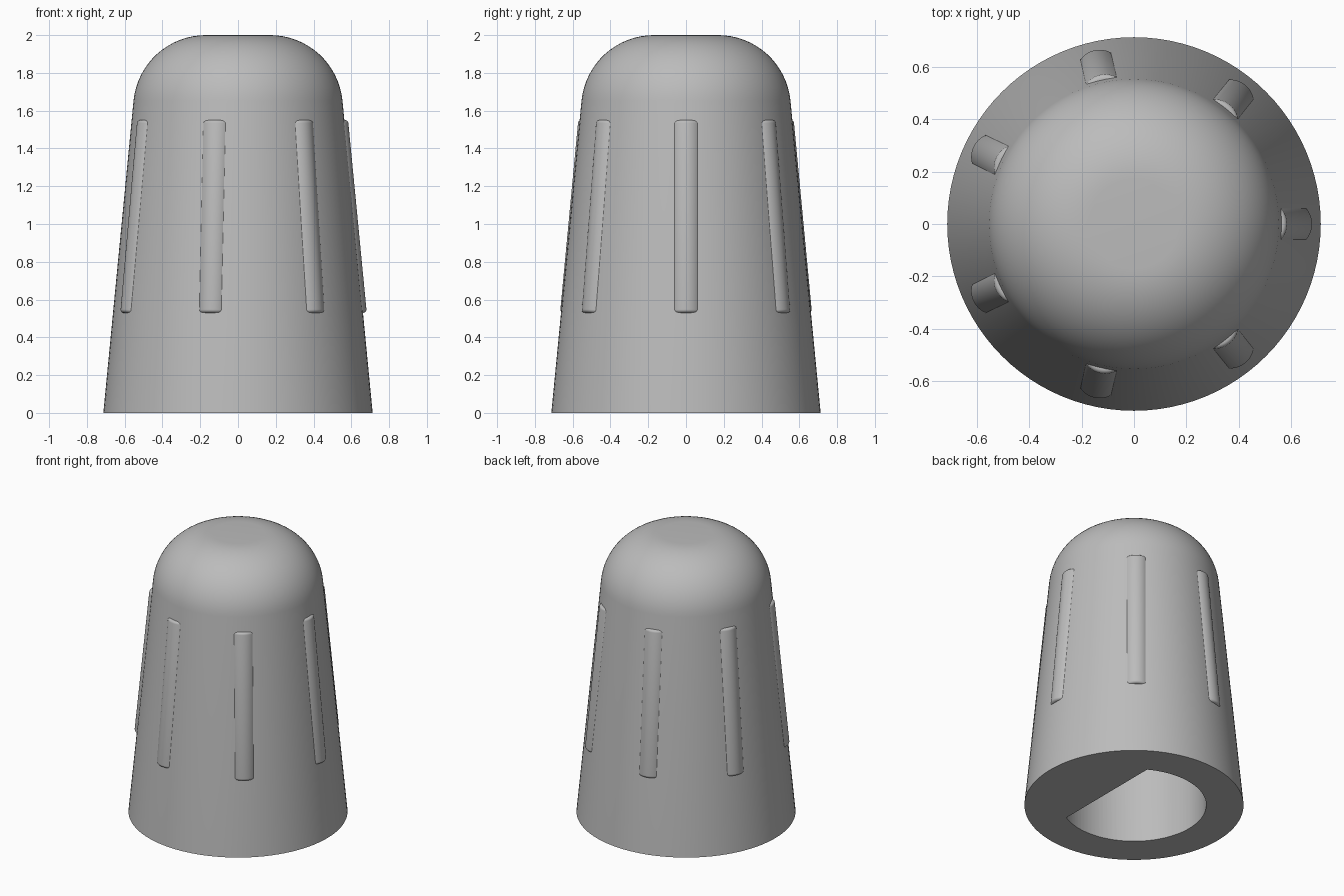
import bpy
import bmesh
from math import sin, cos, pi, atan, radians, acos
from mathutils import Matrix, Vector

cube = bpy.data.objects.get("Cube")
if cube:
    bpy.data.objects.remove(cube, do_unlink=True)

BASE_R, SLOPE, HEIGHT = 0.713, 0.097, 2.0
FILLET, FLAT_R = 0.385, 0.17
TILT = atan(SLOPE)
BORE_R, BORE_FLAT, BORE_DEPTH = 0.47, 0.232, 1.2

grey = bpy.data.materials.new("plain grey")
grey.use_nodes = True
colour = (0.5, 0.5, 0.5, 1)
grey.diffuse_color = colour
grey.node_tree.nodes["Principled BSDF"].inputs["Base Color"].default_value = colour


def make_object(name, bm):
    bmesh.ops.recalc_face_normals(bm, faces=bm.faces)
    mesh = bpy.data.meshes.new(name)
    bm.to_mesh(mesh)
    bm.free()
    mesh.materials.append(grey)
    obj = bpy.data.objects.new(name, mesh)
    bpy.context.collection.objects.link(obj)
    return obj


def activate(obj):
    bpy.ops.object.select_all(action="DESELECT")
    obj.select_set(True)
    bpy.context.view_layer.objects.active = obj


def smooth(obj):
    activate(obj)
    bpy.ops.object.shade_smooth_by_angle(angle=radians(30))


# Tapered body with a rounded shoulder, turned around z
profile = [(0, 0), (BASE_R, 0)]
for i in range(17):
    a = TILT + (pi / 2 - TILT) * i / 16
    profile.append((FLAT_R + FILLET * cos(a), HEIGHT - FILLET + FILLET * sin(a)))
profile.append((0, HEIGHT))
bm = bmesh.new()
verts = [bm.verts.new((r, 0, z)) for r, z in profile]
edges = [bm.edges.new(pair) for pair in zip(verts, verts[1:])]
bmesh.ops.spin(bm, geom=verts + edges, axis=(0, 0, 1), cent=(0, 0, 0),
               angle=2 * pi, steps=96, use_merge=True)
bmesh.ops.remove_doubles(bm, verts=bm.verts, dist=0.0001)
body = make_object("knob_body", bm)

# D-shaped shaft bore in the underside
half = acos(BORE_FLAT / BORE_R)
bm = bmesh.new()
outline = []
for i in range(65):
    a = half + (2 * pi - 2 * half) * i / 64
    outline.append(bm.verts.new((BORE_R * cos(a), BORE_R * sin(a), -0.1)))
face = bm.faces.new(outline)
top = bmesh.ops.extrude_face_region(bm, geom=[face])["geom"]
bmesh.ops.translate(bm, vec=(0, 0, BORE_DEPTH + 0.1),
                    verts=[v for v in top if isinstance(v, bmesh.types.BMVert)])
cutter = make_object("bore_cutter", bm)
cutter.hide_render = True

cut = body.modifiers.new("bore", "BOOLEAN")
cut.operation = "DIFFERENCE"
cut.solver = "EXACT"
cut.object = cutter
activate(body)
bpy.ops.object.modifier_apply(modifier=cut.name)
bpy.data.objects.remove(cutter, do_unlink=True)
smooth(body)

# Seven slim grip ridges lying along the taper
RIDGE_R, SINK, MID_Z, LENGTH = 0.09, 0.07, 1.04, 1.025
normal = Vector((cos(TILT), 0, sin(TILT)))
centre = Vector((BASE_R - SLOPE * MID_Z, 0, MID_Z)) - SINK * normal
for k in range(7):
    bm = bmesh.new()
    bmesh.ops.create_cone(bm, cap_ends=True, segments=64, radius1=RIDGE_R,
                          radius2=RIDGE_R, depth=LENGTH)
    rims = [e for e in bm.edges if abs(e.verts[0].co.z - e.verts[1].co.z) < 0.001]
    bmesh.ops.bevel(bm, geom=rims, offset=0.017, segments=5, profile=0.5,
                    affect="EDGES")
    # Keep only the outer strip, just embedded in the body
    bmesh.ops.bisect_plane(bm, geom=bm.verts[:] + bm.edges[:] + bm.faces[:],
                           plane_co=(SINK - 0.02, 0, 0), plane_no=(1, 0, 0),
                           clear_inner=True)
    bmesh.ops.holes_fill(bm, edges=[e for e in bm.edges if e.is_boundary])
    place = (Matrix.Rotation(2 * pi * k / 7, 4, "Z") @ Matrix.Translation(centre)
             @ Matrix.Rotation(-TILT, 4, "Y"))
    bmesh.ops.transform(bm, matrix=place, verts=bm.verts)
    smooth(make_object(f"grip_ridge_{k + 1}", bm))
